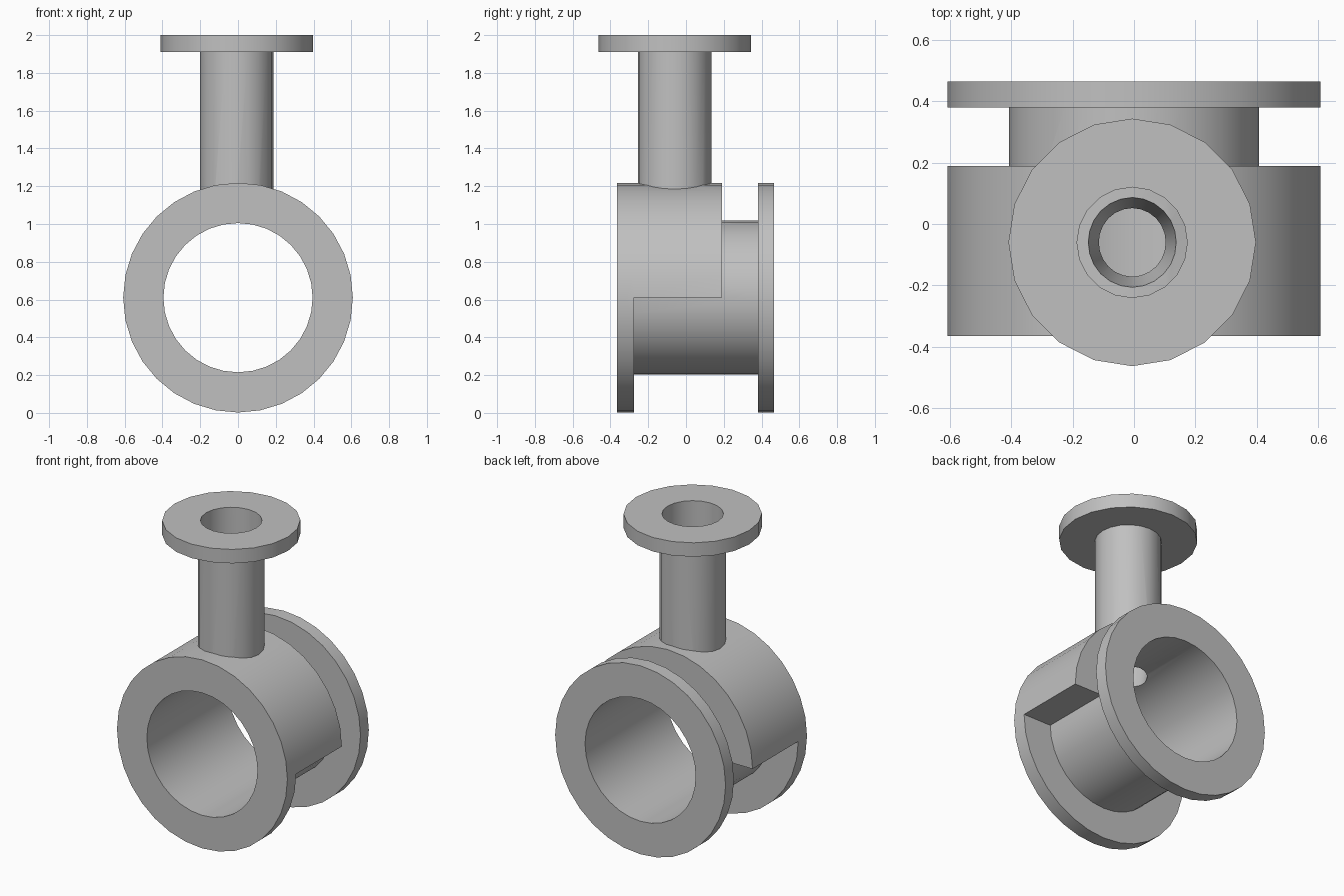
import bpy
import bmesh
from math import pi, radians
from mathutils import Vector

cube = bpy.data.objects.get("Cube")
if cube:
    bpy.data.objects.remove(cube, do_unlink=True)

grey = bpy.data.materials.new("plain_grey")
grey.use_nodes = True
colour = (0.53, 0.53, 0.53, 1)
grey.diffuse_color = colour
grey.node_tree.nodes["Principled BSDF"].inputs["Base Color"].default_value = colour

RUN_Z = 0.61                      # height of the main pipe's axis
BRANCH = Vector((-0.006, -0.06, 0))  # foot of the branch's axis
FLANGE_R, PIPE_R, BORE_R = 0.608, 0.408, 0.395
NECK_R, NECK_BORE = 0.195, 0.18


def lathe(name, profile, axis, centre, steps, angle=2 * pi):
    """Revolve a closed (radius, position) profile about an axis."""
    centre = Vector(centre)
    along = Vector((0, 1, 0)) if axis == "y" else Vector((0, 0, 1))
    bm = bmesh.new()
    vs = [bm.verts.new(centre + Vector((r, 0, 0)) + along * p) for r, p in profile]
    es = [bm.edges.new((v, vs[i - 1])) for i, v in enumerate(vs)]
    turn = -along if axis == "y" else along
    bmesh.ops.spin(bm, geom=vs + es, cent=centre, axis=turn, angle=angle, steps=steps)
    bmesh.ops.remove_doubles(bm, verts=bm.verts[:], dist=0.0001)
    bmesh.ops.holes_fill(bm, edges=[e for e in bm.edges if e.is_boundary], sides=0)
    bmesh.ops.recalc_face_normals(bm, faces=bm.faces[:])
    mesh = bpy.data.meshes.new(name)
    bm.to_mesh(mesh)
    bm.free()
    mesh.materials.append(grey)
    obj = bpy.data.objects.new(name, mesh)
    bpy.context.collection.objects.link(obj)
    return obj


def solid(name, r0, p0, r1, p1, axis, centre, steps):
    """Solid cylinder or cone used as a cutter."""
    return lathe(name, [(0, p0), (r0, p0), (r1, p1), (0, p1)], axis, centre, steps)


def select_only(obj):
    bpy.ops.object.select_all(action="DESELECT")
    obj.select_set(True)
    bpy.context.view_layer.objects.active = obj


def combine(obj, other, operation):
    select_only(obj)
    mod = obj.modifiers.new(operation.lower(), "BOOLEAN")
    mod.operation, mod.solver, mod.object = operation, "EXACT", other
    bpy.ops.object.modifier_apply(modifier=mod.name)
    bpy.data.objects.remove(other, do_unlink=True)


run_centre = (0, 0, RUN_Z)

# Main pipe with a flange at each end
body = lathe("main_pipe", [
    (BORE_R, -0.365), (FLANGE_R, -0.365), (FLANGE_R, -0.275), (PIPE_R, -0.275),
    (PIPE_R, 0.38), (FLANGE_R, 0.38), (FLANGE_R, 0.465), (BORE_R, 0.465),
], "y", run_centre, 32)

# Thick half-round saddle over the pipe
saddle = lathe("saddle", [(0.401, -0.32), (FLANGE_R, -0.32), (FLANGE_R, 0.19), (0.401, 0.19)],
               "y", run_centre, 16, pi)
combine(body, saddle, "UNION")

# Tapered port from the branch into the main bore
port = solid("port_cutter", 0.095, 0.9, 0.16, 1.3, "z", BRANCH, 24)
combine(body, port, "DIFFERENCE")

# Branch pipe and its top flange, trimmed to sit on the saddle
branch = lathe("branch_pipe", [
    (NECK_BORE, 1.1), (NECK_R, 1.1), (NECK_R, 1.91),
    (0.404, 1.91), (0.404, 2.0), (NECK_BORE, 2.0),
], "z", BRANCH, 20)
trim = solid("trim_cutter", 0.606, -0.6, 0.606, 0.6, "y", run_centre, 32)
combine(branch, trim, "DIFFERENCE")

for part in (body, branch):
    select_only(part)
    bpy.ops.object.shade_smooth_by_angle(angle=radians(30))
